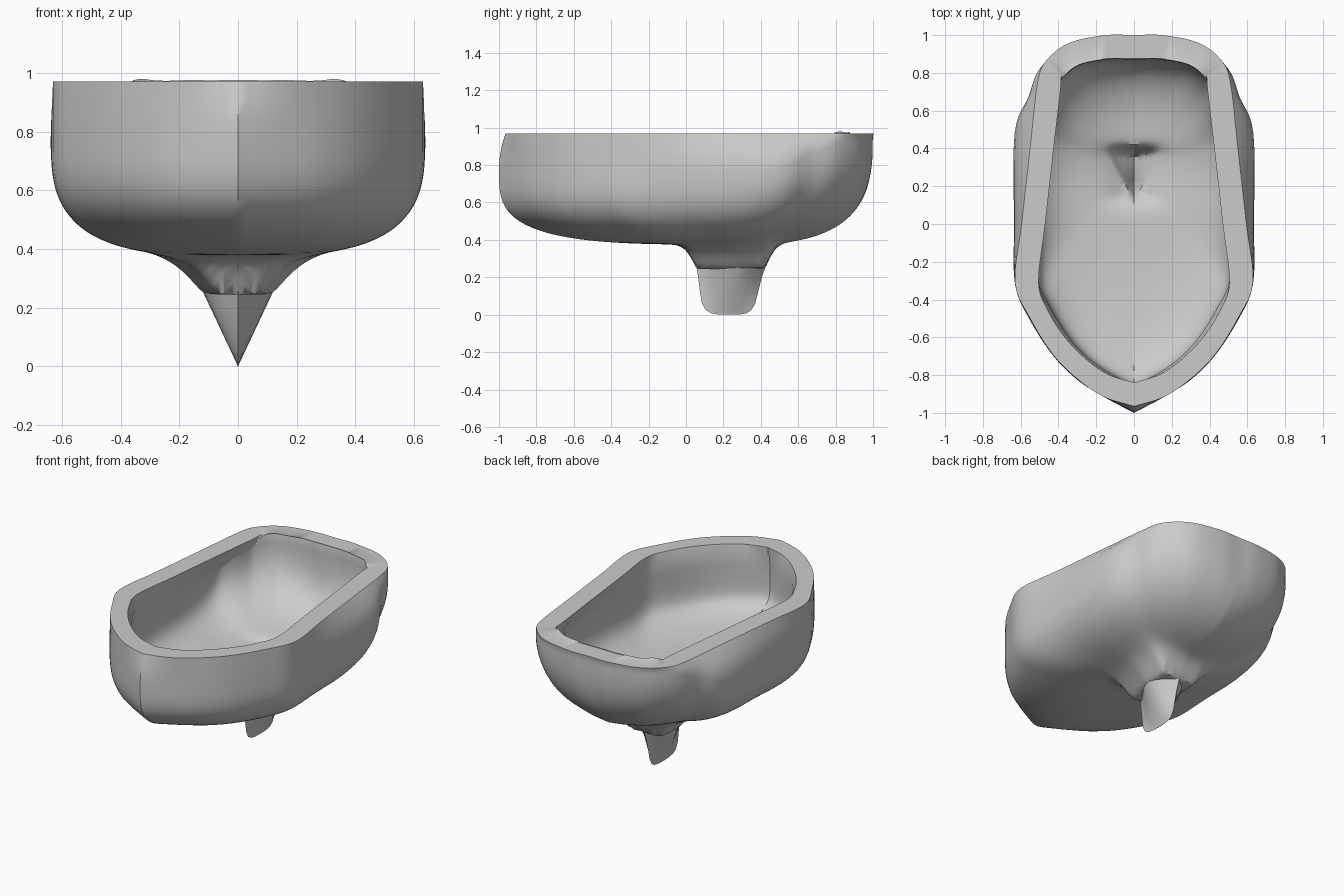
import bpy, bmesh, math
from mathutils import Vector

old = bpy.data.objects.get("Cube")
if old:
    bpy.data.objects.remove(old)

grey = bpy.data.materials.new("plain_grey")
grey.use_nodes = True
grey.diffuse_color = (0.6, 0.6, 0.6, 1)
grey.node_tree.nodes["Principled BSDF"].inputs["Base Color"].default_value = (0.6, 0.6, 0.6, 1)

RIM_Z, BOTTOM_Z, THICKNESS = 0.97, 0.375, 0.125
CENTRE_Y = 0.25
SEGMENTS, RINGS = 5, 60

# Half outlines from bow to stern, point for point
RIM_OUTER = [(0, -.965), (.16, -.915), (.3, -.82), (.43, -.69), (.55, -.5), (.63, -.31), (.595, 0),
             (.55, .4), (.51, .75), (.46, .87), (.34, .96), (.15, 1), (0, 1)]
BODY = [(0, -1), (.16, -.915), (.3, -.825), (.43, -.695), (.55, -.51), (.63, -.32), (.635, 0),
        (.632, .48), (.56, .67), (.5, .82), (.35, .95), (.15, .995), (0, .995)]
RIM_INNER = [(0, -.84), (.14, -.795), (.26, -.71), (.37, -.595), (.455, -.46), (.505, -.31), (.47, 0),
             (.425, .4), (.39, .7), (.38, .79), (.32, .85), (.15, .875), (0, .875)]


def closed_outline(half):
    """Smooth a half outline and mirror it into a loop with a sharp bow."""
    pts = [Vector(p) for p in half]
    pts = [pts[0] * 2 - pts[1]] + pts + [Vector((-pts[-2].x, pts[-2].y))]
    side = []
    for a, b, c, d in zip(pts, pts[1:], pts[2:], pts[3:]):
        for i in range(SEGMENTS):
            t = i / SEGMENTS
            side.append(0.5 * (2 * b + (c - a) * t + (2 * a - 5 * b + 4 * c - d) * t * t
                               + (3 * b - a - 3 * c + d) * t ** 3))
    side.append(pts[-2])
    return side + [Vector((-p.x, p.y)) for p in side[-2:0:-1]]


def flare(x, y, front, back, half, depth):
    """Depth of a smooth sink around the fin, narrower towards the front."""
    width = half * (0.5 + 0.5 * min(1, max(0, (y - front) / 0.2)))
    away_x = max(0, abs(x) - width)
    away_y = max(0, front - y, y - back)
    return depth * math.exp(-math.hypot(away_x / 0.09, away_y / 0.045) ** 1.4)


def outer_drop(x, y):
    return flare(x, y, 0.06, 0.42, 0.11, 0.13)


def inner_drop(x, y):
    """Soft sink with a wedge-shaped pit above the fin."""
    sink = flare(x, y, 0.16, 0.36, 0.08, 0.06)
    if not 0.12 < y < 0.42:
        return sink
    half = 0.14 * min(1, (y - 0.12) / 0.26)
    ends = min(1, (y - 0.12) / 0.1, (0.42 - y) / 0.05)
    return sink + 0.13 * max(0, 1 - abs(x) / half) * ends


def widest_height(y):
    """Height of the fullest part, rising to the rim at the stern."""
    t = min(1, max(0, (y - 0.4) / 0.5))
    return 0.78 + 0.15 * t * t * (3 - 2 * t)


def shell_rings(rim, body):
    """Rings of points from the rim down to just before the centre."""
    rings = []
    for t in (0, 0.35, 0.7):
        blend = 1 - (1 - t) ** 2
        rings.append([(*r.lerp(b, blend), RIM_Z + (widest_height(b.y) - RIM_Z) * t)
                      for r, b in zip(rim, body)])
    for k in range(RINGS):
        f = (1 - (k / RINGS) ** 3) ** 2
        ring = []
        for p in body:
            ray = p - Vector((0, CENTRE_Y))
            n = ray.normalized()
            # Fuller at the bow, rounder at the stern quarters
            power = 2.9 + 0.6 * max(0, -n.y) ** 2 - 1.3 * max(0, abs(n.x) * n.y)
            top = widest_height(p.y)
            z = top - (top - BOTTOM_Z) * (1 - f ** power) ** (1 / power)
            ring.append((ray.x * f, CENTRE_Y + ray.y * f, z))
        rings.append(ring)
    return [[Vector(p) for p in ring] for ring in rings]


def thicken(rings):
    """Offset every ring inwards along the surface normal."""
    result = []
    for k, ring in enumerate(rings):
        above, below = rings[max(k - 1, 0)], rings[min(k + 1, len(rings) - 1)]
        moved = []
        for i, p in enumerate(ring):
            along = ring[(i + 1) % len(ring)] - ring[i - 1]
            inward = along.cross(below[i] - above[i]).normalized()
            moved.append(p + inward * THICKNESS)
        result.append(moved)
    return result


def sink(rings, drop):
    return [[(p.x, p.y, p.z - drop(p.x, p.y)) for p in ring] for ring in rings]


def skin(bm, rings):
    """Join successive closed loops of points with quads."""
    loops = [[bm.verts.new(p) for p in ring] for ring in rings]
    for a, b in zip(loops, loops[1:]):
        n = len(a)
        for i in range(n):
            j = (i + 1) % n
            bm.faces.new((a[i], a[j], b[j], b[i]))
    return loops


def finish(bm, name, angle):
    bmesh.ops.recalc_face_normals(bm, faces=bm.faces)
    mesh = bpy.data.meshes.new(name)
    bm.to_mesh(mesh)
    bm.free()
    mesh.materials.append(grey)
    obj = bpy.data.objects.new(name, mesh)
    bpy.context.collection.objects.link(obj)
    bpy.ops.object.select_all(action='DESELECT')
    obj.select_set(True)
    bpy.context.view_layer.objects.active = obj
    bpy.ops.object.shade_smooth_by_angle(angle=math.radians(angle))


# Hull: outer skin, flat rim and inner skin as one closed loft
base = shell_rings(closed_outline(RIM_OUTER), closed_outline(BODY))
outer = sink(base, outer_drop)
inner_rim = [(p.x, p.y, RIM_Z) for p in closed_outline(RIM_INNER)]
inner = [inner_rim] + sink(thicken(base)[1:], inner_drop)
bm = bmesh.new()
loops = skin(bm, outer[::-1] + inner)
for loop, z, drop in ((loops[0], BOTTOM_Z, outer_drop),
                      (loops[-1], BOTTOM_Z + THICKNESS, inner_drop)):
    tip = bm.verts.new((0, CENTRE_Y, z - drop(0, CENTRE_Y)))
    for i, v in enumerate(loop):
        bm.faces.new((v, loop[(i + 1) % len(loop)], tip))
finish(bm, "hull", 45)

# Fin: wedge that narrows to a rounded knife edge
levels = [(.27, .055, .43), (.2, .065, .405), (.12, .075, .385), (.06, .085, .37),
          (.025, .105, .35), (.008, .135, .325), (0, .18, .28)]
STEPS = 10
fin = []
for z, front, back in levels:
    side = []
    for i in range(STEPS + 1):
        u = i / STEPS
        width = 0.118 * max(z, 0.002) / 0.25 * math.sin(math.pi * u ** 1.3)
        side.append((width, front + (back - front) * u, z))
    fin.append(side + [(-x, y, h) for x, y, h in side[-2:0:-1]])
bm = bmesh.new()
loops = skin(bm, fin)
bm.faces.new(loops[0])
bm.faces.new(loops[-1])
finish(bm, "keel_fin", 40)
